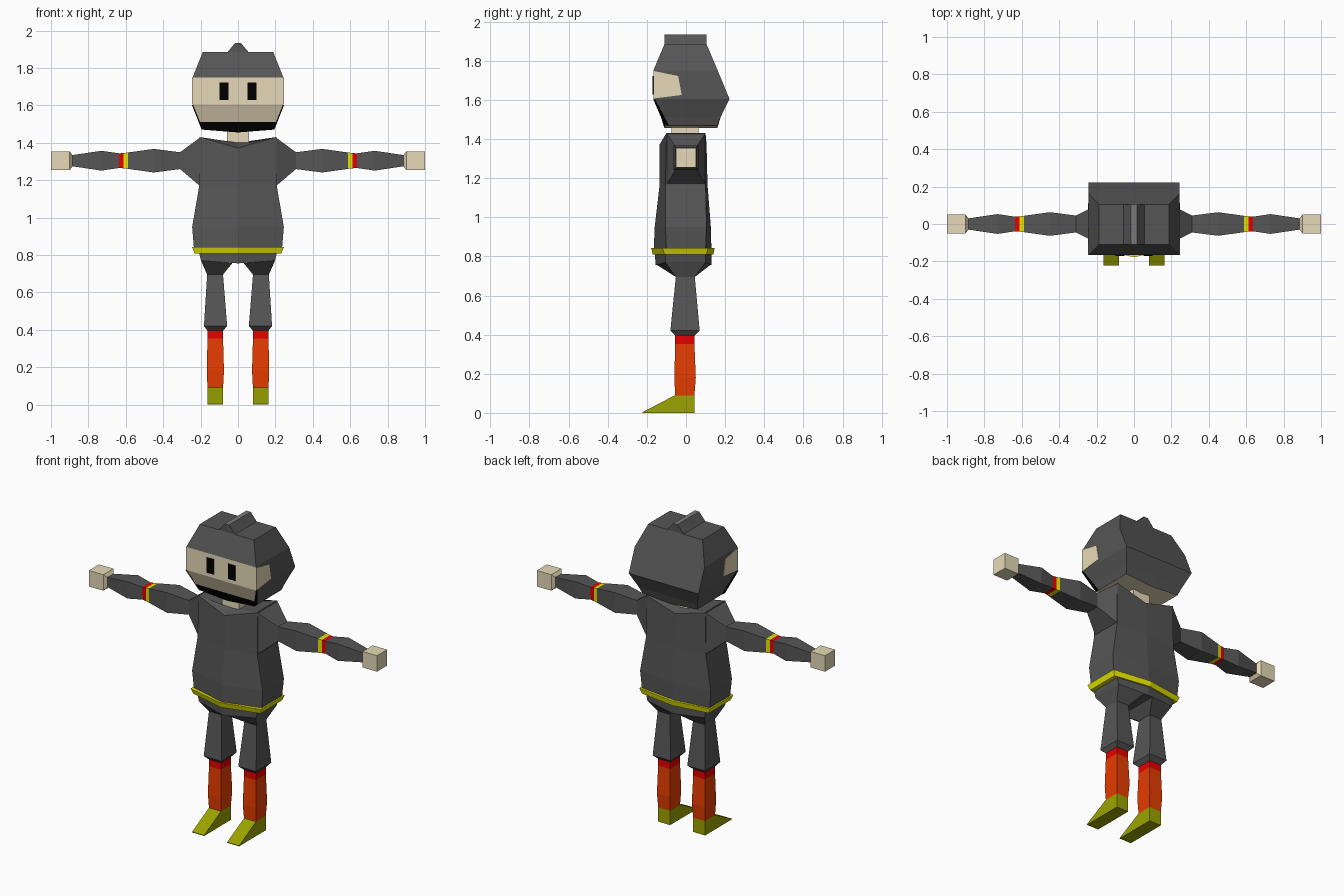
import bpy, bmesh


def material(name, r, g, b):
    m = bpy.data.materials.new(name)
    m.diffuse_color = (r, g, b, 1)
    return m


GREY = material("dark grey cloth", 0.093, 0.093, 0.093)
LIGHT = material("light grey", 0.20, 0.20, 0.20)
SKIN = material("skin", 0.80, 0.70, 0.48)
BLACK = material("black", 0.0, 0.0, 0.0)
RED = material("red", 0.80, 0.0, 0.0)
ORANGE = material("orange", 0.80, 0.045, 0.0)
YELLOW = material("yellow", 0.80, 0.80, 0.0)
OLIVE = material("olive boot", 0.33, 0.37, 0.0)


def loft(name, rings, bands, cap=None, rule=None):
    """Skin a list of point rings; bands gives one material per band."""
    mats = list(dict.fromkeys(list(bands) + ([cap] if cap else []) + (rule[0] if rule else [])))
    bm = bmesh.new()
    rows = [[bm.verts.new(p) for p in ring] for ring in rings]
    n = len(rows[0])
    for i, mat in enumerate(bands):
        for j in range(n):
            k = (j + 1) % n
            f = bm.faces.new((rows[i][j], rows[i][k], rows[i + 1][k], rows[i + 1][j]))
            f.material_index = mats.index(mat)
    for row, mat in ((rows[0], cap or bands[0]), (rows[-1], bands[-1])):
        # six-sided rings fold along their centre line
        parts = [row] if n == 4 else [row[0:4], [row[3], row[4], row[5], row[0]]]
        for p in parts:
            bm.faces.new(p).material_index = mats.index(mat)
    bmesh.ops.recalc_face_normals(bm, faces=bm.faces)
    if rule:
        for f in bm.faces:
            mat = rule[1](f)
            if mat:
                f.material_index = mats.index(mat)
    me = bpy.data.meshes.new(name)
    bm.to_mesh(me)
    bm.free()
    for m in mats:
        me.materials.append(m)
    ob = bpy.data.objects.new(name, me)
    bpy.context.collection.objects.link(ob)
    return ob


def rect(x0, x1, y0, y1, z):
    return [(x0, y0, z), (x1, y0, z), (x1, y1, z), (x0, y1, z)]


def hexa(w, y0, y1, z, c0, c1, cz=None):
    """Six-sided ring with ridge points on the front and back centre lines."""
    cz = z if cz is None else cz
    return [(0, c0, cz), (w, y0, z), (w, y1, z), (0, c1, cz), (-w, y1, z), (-w, y0, z)]


# Head with a skin-coloured face opening and black chin
def head_colour(f):
    c = f.calc_center_median()
    if f.normal.y < -0.6 and c.z < 1.75:
        return BLACK if c.z < 1.51 else SKIN


loft("head", [
    hexa(0.19, -0.11, 0.16, 1.47, -0.11, 0.16, 1.455),
    hexa(0.204, -0.128, 0.177, 1.512, -0.128, 0.177),
    hexa(0.242, -0.167, 0.222, 1.605, -0.167, 0.222),
    hexa(0.242, -0.167, 0.162, 1.75, -0.167, 0.162),
    hexa(0.188, -0.11, 0.105, 1.885, -0.11, 0.105)],
    [GREY] * 4, SKIN, ([BLACK], head_colour))

# Crest along the crown
loft("crest", [rect(-0.06, 0.06, -0.11, 0.105, 1.88),
               rect(-0.015, 0.015, -0.11, 0.105, 1.934)], [GREY], None,
     ([LIGHT], lambda f: LIGHT if f.normal.z > 0.95 else None))

# Neck
loft("neck", [rect(-0.06, 0.06, -0.075, 0.065, z) for z in (1.39, 1.475)], [SKIN])

# Torso with a collar rising to the neck, and belt
loft("torso", [
    hexa(0.235, -0.10, 0.10, 0.83, -0.165, 0.13),
    hexa(0.245, -0.105, 0.105, 0.95, -0.16, 0.127),
    hexa(0.208, -0.105, 0.10, 1.165, -0.135, 0.11),
    hexa(0.205, -0.10, 0.10, 1.43, -0.135, 0.105, 1.372),
    hexa(0.06, -0.075, 0.065, 1.402, -0.078, 0.068, 1.40)], [GREY] * 4)
loft("belt", [
    hexa(0.232, -0.11, 0.105, 0.809, -0.17, 0.14),
    hexa(0.245, -0.12, 0.112, 0.842, -0.178, 0.146)], [YELLOW])

# Hips
loft("hips", [
    hexa(0.198, -0.105, 0.10, 0.77, -0.155, 0.13, 0.755),
    hexa(0.21, -0.105, 0.10, 0.82, -0.16, 0.13)], [GREY])

# Arm stations: distance from centre, half depth, half height
ARM = [(0.20, 0.10, 0.132), (0.31, 0.045, 0.045), (0.45, 0.063, 0.063),
       (0.587, 0.044, 0.044), (0.611, 0.041, 0.041), (0.635, 0.039, 0.039),
       (0.73, 0.053, 0.053), (0.885, 0.03, 0.03), (0.90, 0.05, 0.05), (1.0, 0.05, 0.05)]
ARM_COLOURS = [GREY, GREY, GREY, YELLOW, RED, GREY, GREY, SKIN, SKIN]

# Lower leg stations: inner x, outer x, front y, back y, height
LEG = [(0.08, 0.165, -0.052, 0.045, 0.695), (0.058, 0.182, -0.08, 0.07, 0.42),
       (0.08, 0.163, -0.055, 0.043, 0.395), (0.08, 0.163, -0.055, 0.043, 0.352),
       (0.075, 0.167, -0.06, 0.05, 0.18), (0.08, 0.163, -0.055, 0.043, 0.09)]

for s, side in ((-1, "right"), (1, "left")):
    rings = []
    for x, d, h in ARM:
        z = 1.298 if x == 0.20 else 1.304
        rings.append([(s * x, -d, z - h), (s * x, d, z - h), (s * x, d, z + h), (s * x, -d, z + h)])
    loft(side + "_arm", rings, ARM_COLOURS)

    # Leg starts at half of the hip underside
    top = [(s * 0.03, -0.15, 0.757), (s * 0.198, -0.105, 0.77),
           (s * 0.198, 0.10, 0.77), (s * 0.03, 0.126, 0.757)]
    loft(side + "_leg", [top] + [rect(s * a, s * b, c, d, z) for a, b, c, d, z in LEG],
         [GREY, GREY, GREY, RED, ORANGE, ORANGE])

    # Wedge boot
    loft(side + "_boot", [rect(s * 0.08, s * 0.163, -0.222, 0.043, 0),
                          rect(s * 0.08, s * 0.163, -0.222, 0.043, 0.004),
                          rect(s * 0.08, s * 0.163, -0.055, 0.043, 0.091)], [OLIVE] * 2)

    # Eye plate
    loft(side + "_eye", [[(s * x, y, z) for x, z in
                          ((0.05, 1.628), (0.10, 1.628), (0.10, 1.723), (0.05, 1.723))]
                         for y in (-0.165, -0.171)], [BLACK])

    # Face opening wrapping onto the side of the head
    loft(side + "_cheek", [[(s * x, y, z) for y, z in
                            ((-0.167, 1.607), (-0.022, 1.625), (-0.04, 1.722), (-0.167, 1.748))]
                           for x in (0.240, 0.245)], [SKIN])

    # Black chin edge wrapping onto the lower side of the head
    loft(side + "_jaw_edge", [[(s * (x + o), y, z) for x, y, z in
                               ((0.242, -0.167, 1.603), (0.242, -0.158, 1.603),
                                (0.190, -0.088, 1.472), (0.190, -0.111, 1.472))]
                              for o in (-0.002, 0.005)], [BLACK])
